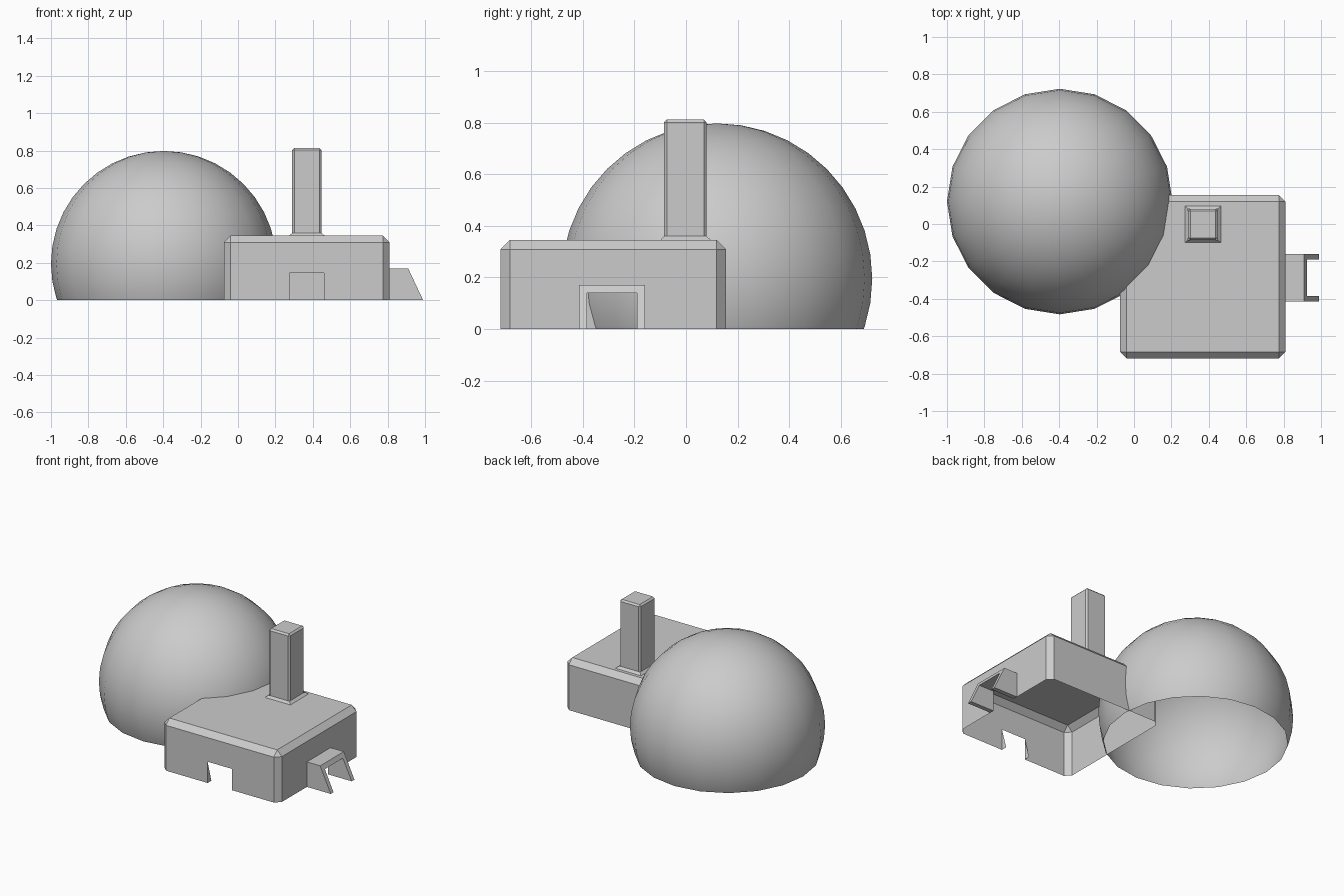
import bpy, bmesh
from mathutils import Vector, Matrix

if "Cube" in bpy.data.objects:
    bpy.data.objects.remove(bpy.data.objects["Cube"], do_unlink=True)

# One plain grey for everything
grey = bpy.data.materials.new("plain_grey")
grey.use_nodes = True
grey.diffuse_color = (0.6, 0.6, 0.6, 1)
grey.node_tree.nodes["Principled BSDF"].inputs["Base Color"].default_value = (0.6, 0.6, 0.6, 1)


def finish(bm, name):
    mesh = bpy.data.meshes.new(name)
    bm.to_mesh(mesh)
    bm.free()
    mesh.materials.append(grey)
    ob = bpy.data.objects.new(name, mesh)
    bpy.context.collection.objects.link(ob)
    return ob


def open_box(lo, hi, bevel):
    """Chamfered box without its bottom."""
    lo, hi = Vector(lo), Vector(hi)
    bm = bmesh.new()
    bmesh.ops.create_cube(bm, size=1, matrix=Matrix.Translation((lo + hi) / 2)
                          @ Matrix.Diagonal((hi - lo).to_4d()))
    low = [f for f in bm.faces if f.normal.z < -0.9]
    bmesh.ops.delete(bm, geom=low, context='FACES')
    edges = [e for e in bm.edges if max(v.co.z for v in e.verts) > lo.z + 0.001]
    bmesh.ops.bevel(bm, geom=edges, offset=bevel, segments=1, affect='EDGES')
    bm.normal_update()
    return bm


def cut_doorway(bm, axis, side, a, b, top):
    """Open a ground-level doorway in the wall facing side * axis."""
    across = 1 - axis
    for ax, pos in ((across, a), (across, b), (2, top)):
        wall = [f for f in bm.faces if f.normal[axis] * side > 0.99]
        geom = wall + list({e for f in wall for e in f.edges}) + list({v for f in wall for v in f.verts})
        co, no = Vector(), Vector()
        co[ax], no[ax] = pos, 1
        bmesh.ops.bisect_plane(bm, geom=geom, plane_co=co, plane_no=no)
        bm.normal_update()
    hole = []
    for f in bm.faces:
        c = f.calc_center_median()
        if f.normal[axis] * side > 0.99 and a < c[across] < b and c.z < top:
            hole.append(f)
    bmesh.ops.delete(bm, geom=hole, context='FACES')


# Dome: sphere sliced off at the ground, open below
bm = bmesh.new()
bmesh.ops.create_uvsphere(bm, u_segments=20, v_segments=20, radius=0.603,
                          matrix=Matrix.Translation((-0.397, 0.12, 0.195)))
bmesh.ops.bisect_plane(bm, geom=bm.verts[:] + bm.edges[:] + bm.faces[:],
                       plane_co=(0, 0, 0), plane_no=(0, 0, 1), clear_inner=True)
for f in bm.faces:
    f.smooth = True
finish(bm, "dome")

# House: hollow shell with two doorways
bm = open_box((-0.075, -0.72, 0), (0.81, 0.155, 0.345), 0.036)
cut_doorway(bm, 1, -1, 0.275, 0.46, 0.145)
cut_doorway(bm, 0, 1, -0.385, -0.19, 0.14)
finish(bm, "house_shell")

# Front doorway: tapering jambs leaning inward
bm = bmesh.new()
for x in (0.275, 0.46):
    bm.faces.new([bm.verts.new(p) for p in
                  ((x, -0.72, 0), (x, -0.72, 0.145), (x, -0.68, 0))])
finish(bm, "front_door_jambs")

# Side porch: sloping hood with an arch-shaped section, swept outward from the wall
bm = bmesh.new()
WALL, HEIGHT = 0.81, 0.17


def slope(z):
    return 0.99 + (0.91 - 0.99) * z / HEIGHT


def arch(a, b, top):
    path = ((a, 0), (a, top), (b, top), (b, 0))
    return ([bm.verts.new((WALL, y, z)) for y, z in path],
            [bm.verts.new((slope(z), y, z)) for y, z in path])


outer_back, outer_front = arch(-0.415, -0.16, HEIGHT)
inner_back, inner_front = arch(-0.385, -0.19, 0.14)
for i in range(3):
    j = i + 1
    bm.faces.new((outer_back[i], outer_front[i], outer_front[j], outer_back[j]))
    bm.faces.new((inner_back[i], inner_back[j], inner_front[j], inner_front[i]))
    bm.faces.new((outer_front[i], inner_front[i], inner_front[j], outer_front[j]))
for i in (0, 3):
    bm.faces.new((outer_back[i], inner_back[i], inner_front[i], outer_front[i]))
bmesh.ops.recalc_face_normals(bm, faces=bm.faces)
finish(bm, "side_porch")

# Chimney: tall chamfered post on a flared foot
finish(open_box((0.29, -0.085, 0.35), (0.447, 0.08, 0.813), 0.011), "chimney")
bm = bmesh.new()
rings = []
for x0, x1, y0, y1, z in ((0.272, 0.465, -0.1, 0.097, 0.344), (0.29, 0.447, -0.085, 0.08, 0.36)):
    rings.append([bm.verts.new(p) for p in ((x0, y0, z), (x1, y0, z), (x1, y1, z), (x0, y1, z))])
for i in range(4):
    j = (i + 1) % 4
    bm.faces.new((rings[0][i], rings[0][j], rings[1][j], rings[1][i]))
finish(bm, "chimney_foot")
